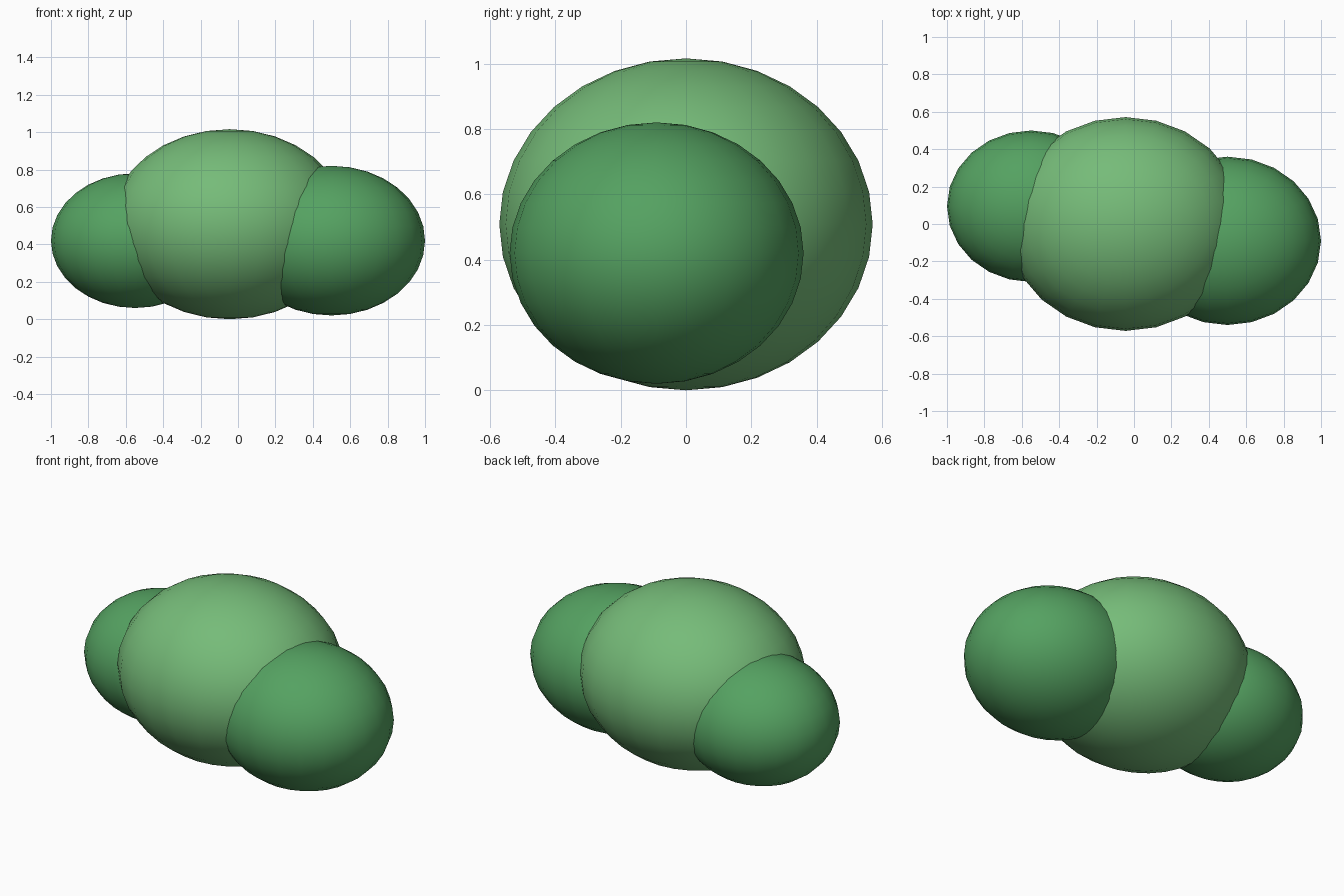
import bpy

if "Cube" in bpy.data.objects:
    bpy.data.objects.remove(bpy.data.objects["Cube"])


def material(name, color):
    mat = bpy.data.materials.new(name)
    mat.diffuse_color = (*color, 1)
    mat.use_nodes = True
    mat.node_tree.nodes["Principled BSDF"].inputs["Base Color"].default_value = mat.diffuse_color
    return mat


light_leaf = material("light_leaf", (0.18, 0.50, 0.19))
dark_leaf = material("dark_leaf", (0.09, 0.36, 0.12))


def leaf_clump(name, center, radius, mat):
    # Slightly flattened smooth ball of foliage
    bpy.ops.mesh.primitive_uv_sphere_add(segments=24, ring_count=16, radius=radius, location=center)
    obj = bpy.context.object
    obj.name = name
    obj.scale = (1, 0.9, 0.8)
    bpy.ops.object.transform_apply(location=False, rotation=False, scale=True)
    bpy.ops.object.shade_smooth()
    obj.data.materials.append(mat)


# Bush: large middle clump with a smaller one on each side
leaf_clump("middle_clump", (-0.045, 0, 0.508), 0.635, light_leaf)
leaf_clump("left_clump", (-0.55, 0.095, 0.42), 0.45, dark_leaf)
leaf_clump("right_clump", (0.5, -0.09, 0.42), 0.5, dark_leaf)
